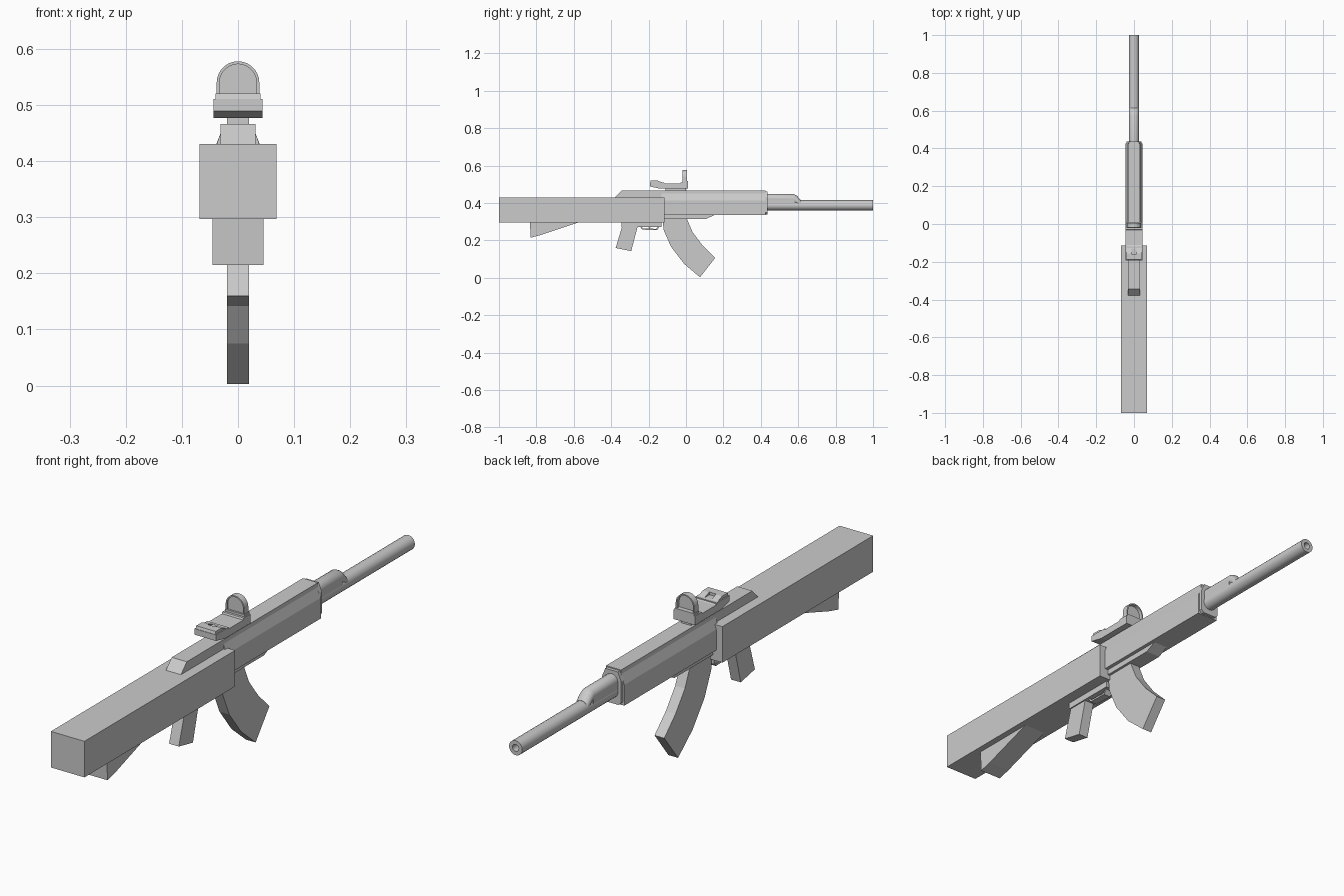
import bpy, bmesh, math

if "Cube" in bpy.data.objects:
    bpy.data.objects.remove(bpy.data.objects["Cube"])

grey = bpy.data.materials.new("plain grey")
grey.diffuse_color = (0.6, 0.6, 0.6, 1)
grey.use_nodes = True
grey.node_tree.nodes["Principled BSDF"].inputs["Base Color"].default_value = grey.diffuse_color


def finish(name, bm):
    bmesh.ops.recalc_face_normals(bm, faces=bm.faces)
    me = bpy.data.meshes.new(name)
    bm.to_mesh(me)
    bm.free()
    ob = bpy.data.objects.new(name, me)
    bpy.context.collection.objects.link(ob)
    me.materials.append(grey)
    return ob


def loft(name, rings, caps=True):
    """Skin a list of equal-length point rings."""
    bm = bmesh.new()
    vs = [[bm.verts.new(p) for p in r] for r in rings]
    n = len(vs[0])
    for a, b in zip(vs, vs[1:]):
        for i in range(n):
            bm.faces.new((a[i], a[(i + 1) % n], b[(i + 1) % n], b[i]))
    if caps:
        bm.faces.new(vs[0])
        bm.faces.new(vs[-1])
    return finish(name, bm)


def side_plate(name, pts, w):
    """Side outline (y, z) extruded to half width w."""
    return loft(name, [[(x, y, z) for y, z in pts] for x in (-w, w)])


def section(name, pts, y0, y1):
    """Cross-section (x, z), mirrored in x, run along y."""
    full = pts + [(-x, z) for x, z in reversed(pts)]
    return loft(name, [[(x, y, z) for x, z in full] for y in (y0, y1)])


def box(name, w, y0, y1, z0, z1):
    return section(name, [(w, z0), (w, z1)], y0, y1)


def tube(name, stations, n=20):
    """Round sections given as (y, centre z, radius)."""
    ob = loft(name, [[(r * math.cos(2 * math.pi * i / n), y, cz + r * math.sin(2 * math.pi * i / n))
                      for i in range(n)] for y, cz, r in stations])
    bpy.context.view_layer.objects.active = ob
    ob.select_set(True)
    bpy.ops.object.shade_smooth_by_angle(angle=math.radians(30))
    ob.select_set(False)
    return ob


# Stock and its lower fin
box("stock", 0.069, -1.0, -0.115, 0.297, 0.431)
side_plate("stock_fin", [(-0.835, 0.3), (-0.83, 0.215), (-0.78, 0.228), (-0.565, 0.3)], 0.045)

# Receiver: top cover with sloped rear, wider lower body, belly strip
side_plate("top_cover", [(-0.385, 0.425), (-0.345, 0.466), (0.425, 0.466), (0.425, 0.4), (-0.385, 0.4)], 0.031)
section("receiver_body", [(0.044, 0.337), (0.044, 0.414), (0.031, 0.45)], -0.13, 0.425)
side_plate("belly_strip", [(-0.13, 0.34), (-0.13, 0.316), (0.11, 0.316), (0.16, 0.34)], 0.03)
section("front_cap", [(0.028, 0.34), (0.039, 0.35), (0.039, 0.43), (0.026, 0.462)], 0.42, 0.437)

# Barrel with an open muzzle, and the gas tube sloping into it
tube("barrel", [(0.43, 0.388, 0.027), (1.0, 0.388, 0.027), (1.0, 0.388, 0.013), (0.95, 0.388, 0.013)])
tube("gas_tube", [(0.43, 0.423, 0.026), (0.575, 0.423, 0.026), (0.592, 0.414, 0.026), (0.613, 0.39, 0.026)])
box("gas_tube_web", 0.0255, 0.43, 0.58, 0.39, 0.422)

# Curved magazine
side_plate("magazine", [(-0.125, 0.32), (-0.12, 0.257), (-0.08, 0.166), (-0.01, 0.075), (0.075, 0.003),
                        (0.156, 0.107), (0.09, 0.172), (0.035, 0.245), (0.003, 0.32)], 0.02)

# Grip, trigger plate, guard and trigger
side_plate("grip", [(-0.34, 0.28), (-0.376, 0.16), (-0.293, 0.143), (-0.257, 0.28)], 0.02)
box("trigger_plate", 0.025, -0.345, -0.13, 0.273, 0.3)
guard = [(-0.245, 0.275), (-0.235, 0.258), (-0.155, 0.255), (-0.142, 0.275)]
inner = [(-0.238, 0.275), (-0.231, 0.265), (-0.159, 0.262), (-0.149, 0.275)]
side_plate("trigger_guard", guard + inner[::-1], 0.015)
side_plate("trigger", [(-0.21, 0.28), (-0.195, 0.264), (-0.19, 0.266), (-0.195, 0.28)], 0.005)

# Sight: mount, base with a slot, framed lens
box("sight_mount", 0.02, -0.11, 0.0, 0.46, 0.48)
base = side_plate("sight_base", [(-0.193, 0.489), (-0.193, 0.511), (0.01, 0.511), (0.01, 0.477), (-0.14, 0.477)], 0.044)
cut = side_plate("sight_base_cutter", [(-0.118, 0.505), (-0.032, 0.505), (-0.02, 0.53), (-0.118, 0.53)], 0.06)
rear = side_plate("sight_rear", [(-0.193, 0.505), (-0.188, 0.521), (-0.155, 0.521), (-0.112, 0.505)], 0.04)
slot = box("sight_slot_cutter", 0.014, -0.158, -0.13, 0.51, 0.54)
for ob, c in ((base, cut), (rear, slot)):
    m = ob.modifiers.new("cut", 'BOOLEAN')
    m.object, m.solver = c, 'EXACT'
    c.hide_render = True
    c.hide_set(True)
box("lens_foot", 0.04, -0.02, 0.01, 0.505, 0.519)


def arch(r, z0, n=14):
    return [(r, z0)] + [(r * math.cos(math.pi * i / n), 0.54 + r * math.sin(math.pi * i / n))
                        for i in range(n + 1)] + [(-r, z0)]


outer, hole = arch(0.038, 0.515), arch(0.033, 0.515)
loft("lens_frame", [[(x, y, z) for x, z in outer + hole[::-1]] for y in (-0.018, 0.006)])
loft("lens", [[(x, y, z) for x, z in hole] for y in (-0.013, -0.007)])
